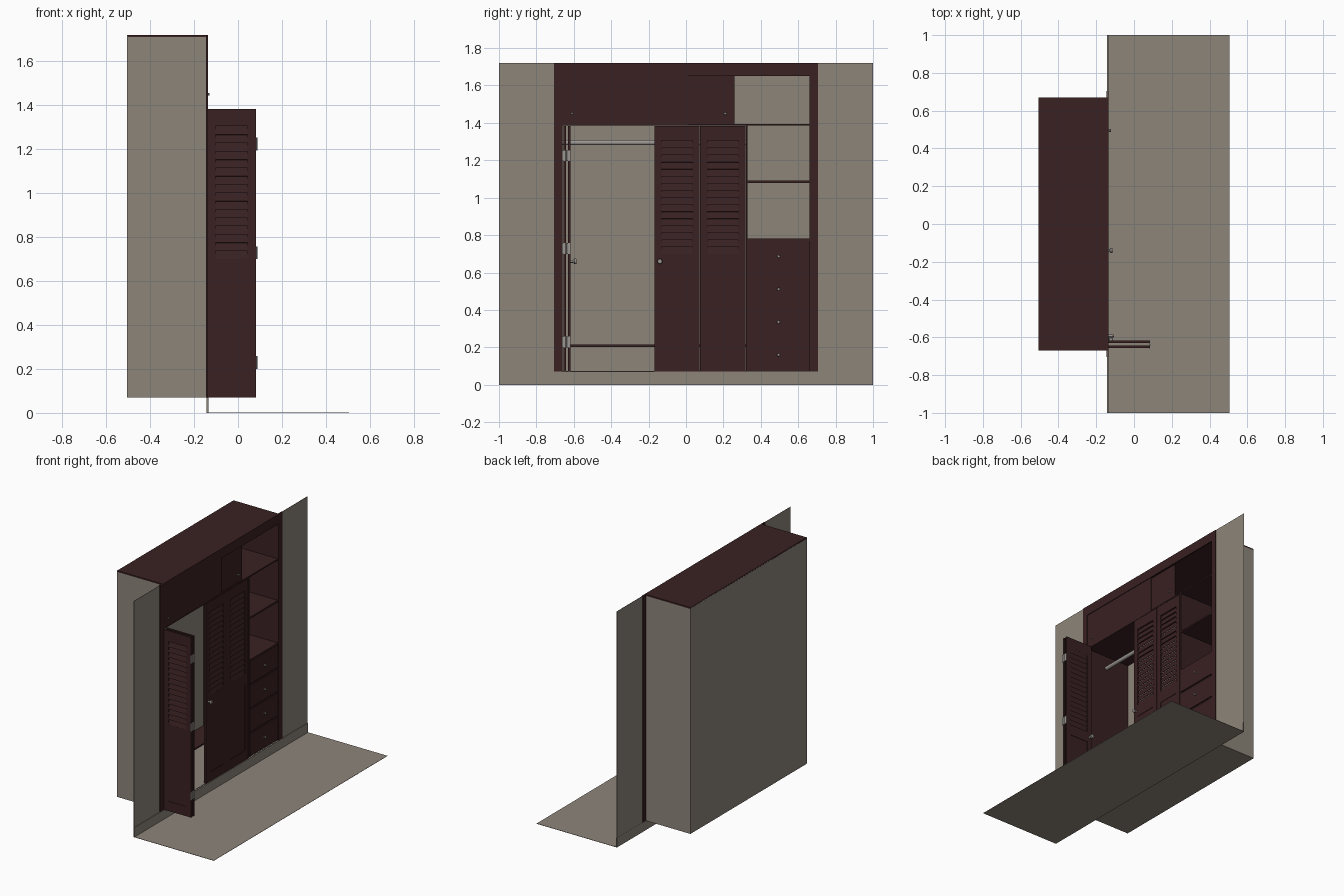
import bpy, bmesh, math
from mathutils import Matrix, Vector

if "Cube" in bpy.data.objects:
    bpy.data.objects.remove(bpy.data.objects["Cube"])


def material(name, col):
    m = bpy.data.materials.new(name)
    m.diffuse_color = (*col, 1)
    m.use_nodes = True
    m.node_tree.nodes["Principled BSDF"].inputs["Base Color"].default_value = m.diffuse_color
    return m


WOOD = material("dark red wood", (0.042, 0.015, 0.016))
PLASTER = material("warm grey plaster", (0.27, 0.235, 0.195))
METAL = material("brushed metal", (0.33, 0.31, 0.29))


def finish(name, bm, mat):
    me = bpy.data.meshes.new(name)
    bmesh.ops.recalc_face_normals(bm, faces=bm.faces)
    bm.to_mesh(me)
    bm.free()
    me.materials.append(mat)
    ob = bpy.data.objects.new(name, me)
    bpy.context.collection.objects.link(ob)
    return ob


def add_box(bm, x0, x1, y0, y1, z0, z1, tilt=0.0):
    c = Vector(((x0 + x1) / 2, (y0 + y1) / 2, (z0 + z1) / 2))
    mat = (Matrix.Translation(c) @ Matrix.Rotation(tilt, 4, 'Y')
           @ Matrix.Diagonal((x1 - x0, y1 - y0, z1 - z0, 1)))
    return bmesh.ops.create_cube(bm, size=1, matrix=mat)["verts"]


def box(name, dims, mat):
    bm = bmesh.new()
    add_box(bm, *dims)
    return finish(name, bm, mat)


def add_cyl(bm, p0, p1, r0, r1, seg=16):
    p0, p1 = Vector(p0), Vector(p1)
    d = p1 - p0
    m = Matrix.Translation((p0 + p1) / 2) @ d.to_track_quat('Z', 'Y').to_matrix().to_4x4()
    bmesh.ops.create_cone(bm, cap_ends=True, segments=seg, radius1=r0, radius2=r1,
                          depth=d.length, matrix=m)


def knob(name, pos, direction, size):
    # neck, flared body and flat cap along the given direction
    p, d = Vector(pos), Vector(direction)
    bm = bmesh.new()
    add_cyl(bm, p, p + d * size * 0.6, size * 0.3, size * 0.3)
    add_cyl(bm, p + d * size * 0.5, p + d * size * 0.8, size * 0.35, size * 0.6)
    add_cyl(bm, p + d * size * 0.8, p + d * size * 1.2, size * 0.6, size * 0.5)
    ob = finish(name, bm, METAL)
    for f in ob.data.polygons:
        f.use_smooth = len(f.vertices) == 4
    return ob


# Room: floor, baseboard and the walls beside the cabinet
F = -0.14
box("floor", (F, 0.505, -1, 1, 0, 0.002), PLASTER)
box("baseboard", (F - 0.003, F + 0.005, -1, 1, 0, 0.07), PLASTER)
for side, a, b in (("left", -1, -0.67), ("right", 0.67, 1)):
    box(side + "_wall", (F - 0.002, F, a, b, 0.0, 1.72), PLASTER)

# Recess shell with grey outside
B = -0.505
box("back_panel", (B, B + 0.004, -0.67, 0.67, 0.07, 1.718), PLASTER)
box("bottom_panel", (B, F - 0.004, -0.67, 0.67, 0.07, 0.074), PLASTER)
box("top_panel", (B, F, -0.67, 0.67, 1.71, 1.72), WOOD)
for s, side in ((-1, "left"), (1, "right")):
    y0, y1 = sorted((s * 0.666, s * 0.67))
    box(side + "_outer_side", (B, F - 0.004, y0, y1, 0.07, 1.718), PLASTER)
    y0, y1 = sorted((s * 0.66, s * 0.666))
    box(side + "_inner_lining", (B + 0.004, F - 0.003, y0, y1, 0.074, 1.71), WOOD)
    y0, y1 = sorted((s * 0.66, s * 0.705))
    box(side + "_frame_stile", (F - 0.006, F + 0.004, y0, y1, 0.07, 1.72), WOOD)
box("top_frame_rail", (F - 0.006, F + 0.004, -0.66, 0.66, 1.65, 1.72), WOOD)

# Shelves and partition
D = B + 0.004
box("long_upper_shelf", (D, F, -0.66, 0.66, 1.385, 1.395), WOOD)
box("partition", (D, F, 0.32, 0.33, 0.074, 1.385), WOOD)
box("middle_shelf", (D, F, 0.33, 0.66, 1.08, 1.092), WOOD)
box("drawer_top_shelf", (D, F, 0.33, 0.66, 0.768, 0.782), WOOD)
box("low_back_shelf", (D, -0.34, -0.66, 0.32, 0.203, 0.215), WOOD)

# Hanging rod
bm = bmesh.new()
add_cyl(bm, (-0.31, -0.66, 1.295), (-0.31, 0.32, 1.295), 0.014, 0.014, 20)
rod = finish("hanging_rod", bm, METAL)
for f in rod.data.polygons:
    f.use_smooth = len(f.vertices) == 4

# Upper sliding doors
box("upper_left_door", (F - 0.008, F - 0.001, -0.66, 0.01, 1.395, 1.65), WOOD)
box("upper_right_door", (F - 0.016, F - 0.009, 0.005, 0.26, 1.395, 1.65), WOOD)
knob("upper_left_knob", (F - 0.001, -0.61, 1.45), (1, 0, 0), 0.010)
knob("upper_right_knob", (F - 0.009, 0.21, 1.45), (1, 0, 0), 0.012)

# Drawers
box("drawer_backing", (F - 0.02, F - 0.006, 0.33, 0.66, 0.074, 0.77), WOOD)
for i in range(4):
    z = 0.08 + i * 0.1755
    box(f"drawer_front_{i + 1}", (F - 0.006, F + 0.002, 0.333, 0.657, z, z + 0.163), WOOD)
    knob(f"drawer_knob_{i + 1}", (F + 0.002, 0.495, z + 0.08), (1, 0, 0), 0.014)


def leaf(name, width=0.242, t=0.014):
    # Louvred leaf built in the YZ plane, y from 0 to width, centred on x = 0
    bm = bmesh.new()
    h, e = t / 2, 0.038
    add_box(bm, -h, h, 0, e, 0.07, 1.383)
    add_box(bm, -h, h, width - e, width, 0.07, 1.383)
    add_box(bm, -h, h, e, width - e, 1.305, 1.383)
    add_box(bm, -h, h, e, width - e, 0.62, 0.70)
    add_box(bm, -h, h, e, width - e, 0.07, 0.14)
    add_box(bm, -h + 0.003, h - 0.003, e, width - e, 0.14, 0.62)
    n = 16
    p = 0.605 / n
    for i in range(n):
        z = 0.70 + (i + 0.5) * p
        add_box(bm, -0.0015, 0.0015, e, width - e, z - p * 0.56, z + p * 0.56, math.radians(-15))
    return finish(name, bm, WOOD)


# Closed folding door
for i, y in enumerate((-0.169, 0.076)):
    leaf(f"closed_door_leaf_{i + 1}").location = (F - 0.007, y, 0)
knob("closed_door_knob", (F, -0.14, 0.66), (1, 0, 0), 0.023)

# Open folding door standing out from the opening
for i, y in enumerate((-0.649, -0.624)):
    ob = leaf(f"open_door_leaf_{i + 1}", 0.222)
    ob.rotation_euler = (0, 0, -math.pi / 2)
    ob.location = (F, y, 0)
knob("open_door_knob", (F + 0.018, -0.617, 0.66), (0, 1, 0), 0.026)
for i, z in enumerate((0.2, 0.70, 1.195)):
    bm = bmesh.new()
    add_box(bm, 0.082, 0.085, -0.663, -0.643, z, z + 0.058)
    add_box(bm, 0.082, 0.085, -0.638, -0.618, z, z + 0.058)
    add_cyl(bm, (0.084, -0.6405, z), (0.084, -0.6405, z + 0.058), 0.004, 0.004, 12)
    finish(f"door_hinge_{i + 1}", bm, METAL)
